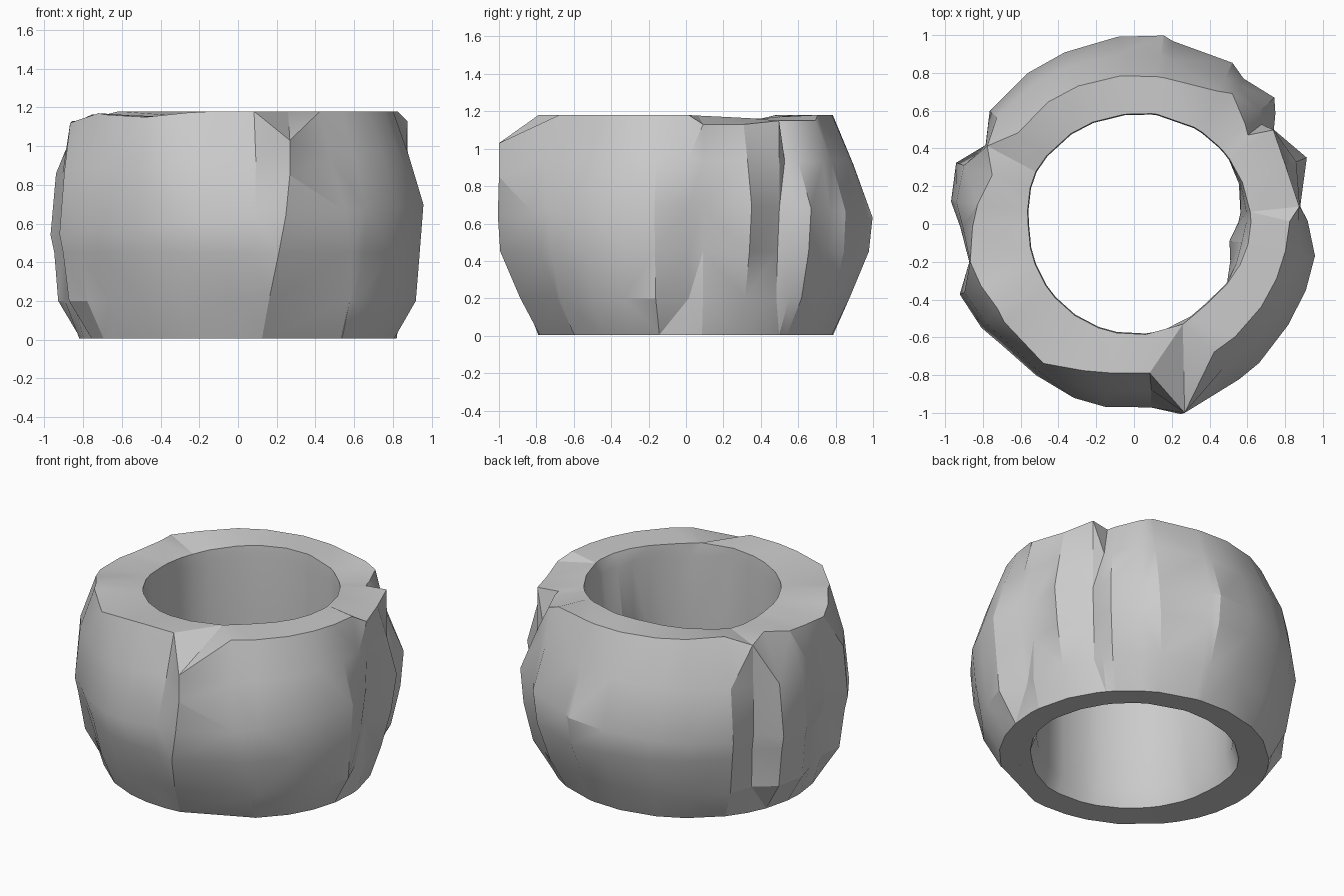
import bpy
import bmesh
from math import radians, cos, sin
from mathutils import Vector

default_cube = bpy.data.objects.get("Cube")
if default_cube:
    bpy.data.objects.remove(default_cube, do_unlink=True)


def make_material(name, colour):
    material = bpy.data.materials.new(name)
    material.use_nodes = True
    material.diffuse_color = colour
    material.node_tree.nodes["Principled BSDF"].inputs["Base Color"].default_value = colour
    return material


def lerp(start, end, factor):
    return start + (end - start) * factor


def outline(points, angle):
    """Interpolate the values of a closed outline given as (angle, value, ...)."""
    first, last = points[0], points[-1]
    closed = [(last[0] - 360, *last[1:]), *points, (first[0] + 360, *first[1:])]
    for before, after in zip(closed, closed[1:]):
        if before[0] <= angle <= after[0]:
            factor = (angle - before[0]) / (after[0] - before[0])
            return [lerp(a, b, factor) for a, b in zip(before[1:], after[1:])]


def polar(angle, radius, height):
    return Vector((radius * cos(radians(angle)), radius * sin(radians(angle)), height))


# Widest outline of the stone: angle, radius
belly = [
    (1, .92), (6, .885), (21, .98), (34, .893), (38, .95), (42, 1),
    (53, .964), (58, 1), (78, .99), (81, 1.01), (95, .995), (112, .98),
    (125, .977), (142, .97), (152, .89), (161, .996), (173, .976),
    (181, .92), (193, .895), (202, .995), (215, .977), (223, .95),
    (237, .954), (251, .974), (261, .98), (276, .975), (285, 1.036),
    (302, .993), (312, .99), (327, .976), (339, .975), (350, .973),
]

# Outer edge of the flat top: angle, radius, height
top_edge = [
    (1, .825, 1.18), (6, .88, 1.13), (21, .86, 1.13), (34, .89, 1.15),
    (38, .765, 1.15), (53, .865, 1.15), (58, .83, 1.18), (78, .79, 1.18),
    (102, .787, 1.18), (131, .79, 1.18), (145, .78, 1.18), (152, .88, 1.14),
    (163, .775, 1.17), (173, .835, 1.13), (183, .86, 1.13), (193, .89, 1.12),
    (215, .85, 1.17), (237, .88, 1.15), (256, .8, 1.18), (276, .793, 1.18),
    (285, 1.035, 1.03), (302, .8, 1.18), (333, .805, 1.18), (353, .816, 1.18),
]

# Edge of the hole: angle, radius, height
hole = [
    (0, .62, 1.18), (40, .61, 1.16), (67, .6, 1.18), (100, .58, 1.18),
    (135, .585, 1.15), (154, .59, 1.13), (180, .56, 1.14), (201, .565, 1.15),
    (247, .58, 1.16), (285, .59, 1.18), (315, .57, 1.18), (345, .61, 1.18),
]

# Inward bulge of the bore wall: angle, depth
bulge = [(10, .04), (21, .02), (34, 0), (327, 0), (335, .04), (350, .1)]

# Flakes broken from the lower flank: angle, depth
flakes = {1: .05, 21: .05, 223: .03}

# Sideways shift of the cracks at the top rim, bore rim and foot
rim_shift = {223: -6, 215: -3}
bore_shift = {285: 11}
foot_shift = {285: -6, 276: -4, 302: 10, 58: 3, 223: -5, 215: -4}


def column(angle):
    """Return one closed cross-section as points around the stone's wall."""
    wide = outline(belly, angle)[0]
    top_radius, top_height = outline(top_edge, angle)
    bore, bore_height = outline(hole, angle)
    inward = outline(bulge, angle)[0]
    rim = rim_shift.get(angle, 0)
    lean = foot_shift.get(angle, 0)
    flake = flakes.get(angle, 0)
    facing = cos(radians(angle))
    side = facing ** 2
    belly_height = .62 + .08 * facing
    foot = .79 + .03 * side
    shoulder = .5 + .3 * max(0, -facing)
    return [
        polar(angle + bore_shift.get(angle, 0), bore, bore_height),
        polar(angle + rim, top_radius, top_height),
        polar(angle + rim * .5, lerp(top_radius, wide, shoulder), lerp(top_height, belly_height, .46)),
        polar(angle + lean * .2, wide, belly_height),
        polar(angle + lean * .5, wide * .98 - flake * .3, .45),
        polar(angle + lean * .8, lerp(foot, wide, lerp(.42, .75, side)) - flake, .2),
        polar(angle + lean, foot, .005),
        polar(angle, bore + .04, .01),
        polar(angle, bore + .005 - inward * .3, .12),
        polar(angle, bore - inward, .6),
        polar(angle, bore - .005 - inward * .3, bore_height - .08),
    ]


# Chipped stone ring, lofted around the hole
bm = bmesh.new()
columns = [[bm.verts.new(point) for point in column(angle)] for angle, _ in belly]
count = len(columns[0])
for i, left in enumerate(columns):
    right = columns[(i + 1) % len(columns)]
    for j in range(count):
        k = (j + 1) % count
        bm.faces.new((left[j], left[k], right[k], right[j]))
bmesh.ops.triangulate(bm, faces=bm.faces[:])
bmesh.ops.recalc_face_normals(bm, faces=bm.faces[:])

mesh = bpy.data.meshes.new("stone_ring")
bm.to_mesh(mesh)
bm.free()
mesh.materials.append(make_material("stone grey", (.6, .6, .6, 1)))
ring = bpy.data.objects.new("stone_ring", mesh)
bpy.context.collection.objects.link(ring)

# Smooth panels with crisp chipped edges
bpy.ops.object.select_all(action='DESELECT')
ring.select_set(True)
bpy.context.view_layer.objects.active = ring
bpy.ops.object.shade_smooth_by_angle(angle=radians(24))
